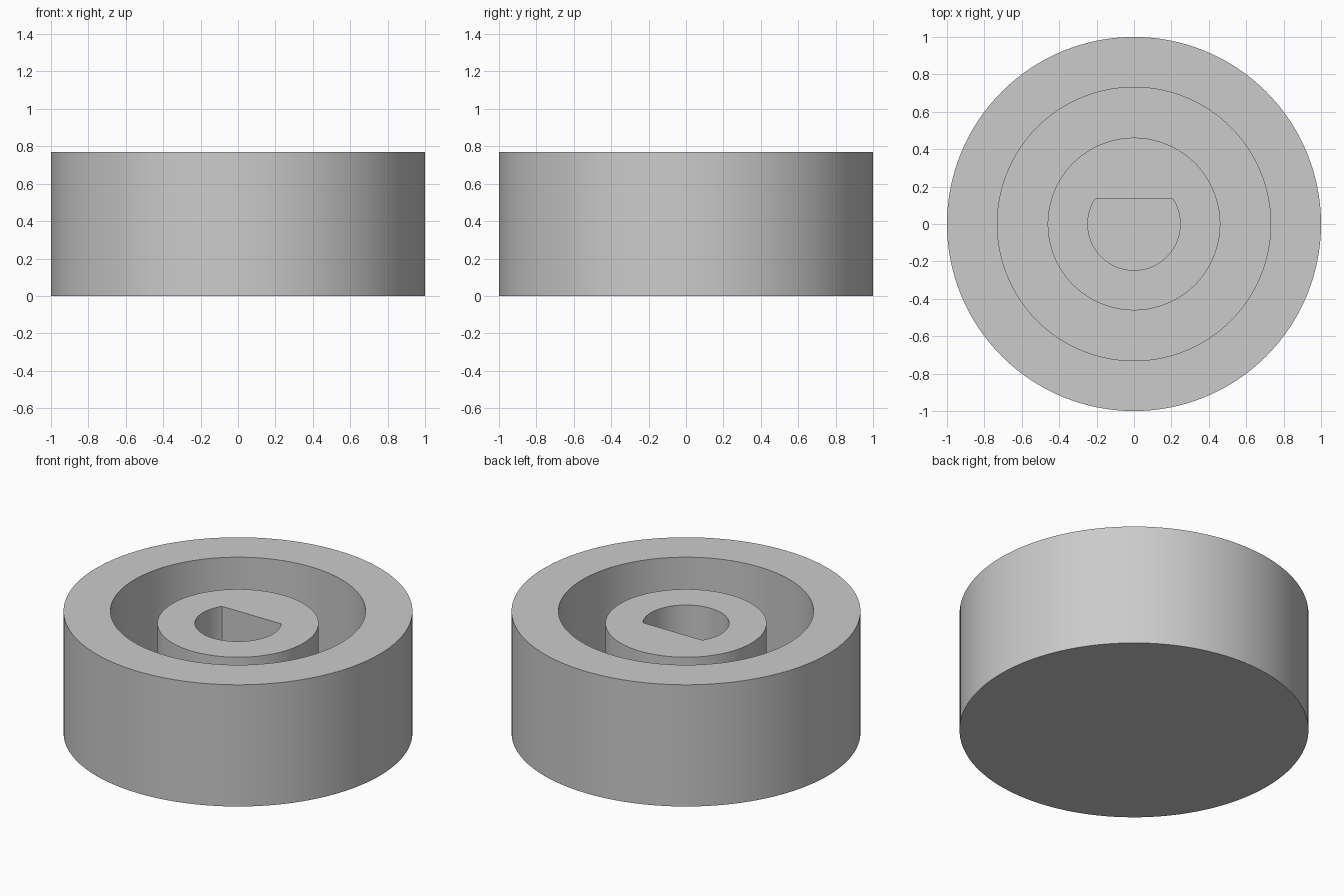
import bpy
import bmesh
from math import sin, cos, tau, radians

cube = bpy.data.objects.get("Cube")
if cube:
    bpy.data.objects.remove(cube, do_unlink=True)

SEGMENTS = 128
HEIGHT = 0.77
FLOOR = 0.154
HUB_TOP = 0.693
FLAT = 0.135      # distance of the bore's flat side from the axis

grey = bpy.data.materials.new("plain grey")
grey.use_nodes = True
colour = (0.6, 0.6, 0.6, 1.0)
grey.diffuse_color = colour
grey.node_tree.nodes["Principled BSDF"].inputs["Base Color"].default_value = colour


def loft(name, rings, cap_ends):
    """Join rings of (radius, height, y limit) into one surface."""
    bm = bmesh.new()
    loops = []
    for radius, z, limit in rings:
        angles = [tau * i / SEGMENTS for i in range(SEGMENTS)]
        loops.append([bm.verts.new((radius * cos(a), min(radius * sin(a), limit), z))
                      for a in angles])
    for low, high in zip(loops, loops[1:]):
        for i in range(SEGMENTS):
            j = (i + 1) % SEGMENTS
            bm.faces.new((low[i], low[j], high[j], high[i]))
    if cap_ends:
        bm.faces.new(loops[0][::-1])
        bm.faces.new(loops[-1])
    mesh = bpy.data.meshes.new(name)
    bm.to_mesh(mesh)
    bm.free()
    mesh.materials.append(grey)
    obj = bpy.data.objects.new(name, mesh)
    bpy.context.collection.objects.link(obj)
    bpy.ops.object.select_all(action="DESELECT")
    obj.select_set(True)
    bpy.context.view_layer.objects.active = obj
    bpy.ops.object.shade_smooth_by_angle(angle=radians(30))
    return obj


# Outer cup: solid base, thick rim and flat inner floor
loft("outer_cup", [(1, 0, 1), (1, HEIGHT, 1),
                   (0.731, HEIGHT, 1), (0.731, FLOOR, 1)], True)

# Central hub with a D-shaped bore, standing on the floor
loft("shaft_hub", [(0.4615, FLOOR, 1), (0.4615, HUB_TOP, 1),
                   (0.247, HUB_TOP, FLAT), (0.247, FLOOR, FLAT)], False)
